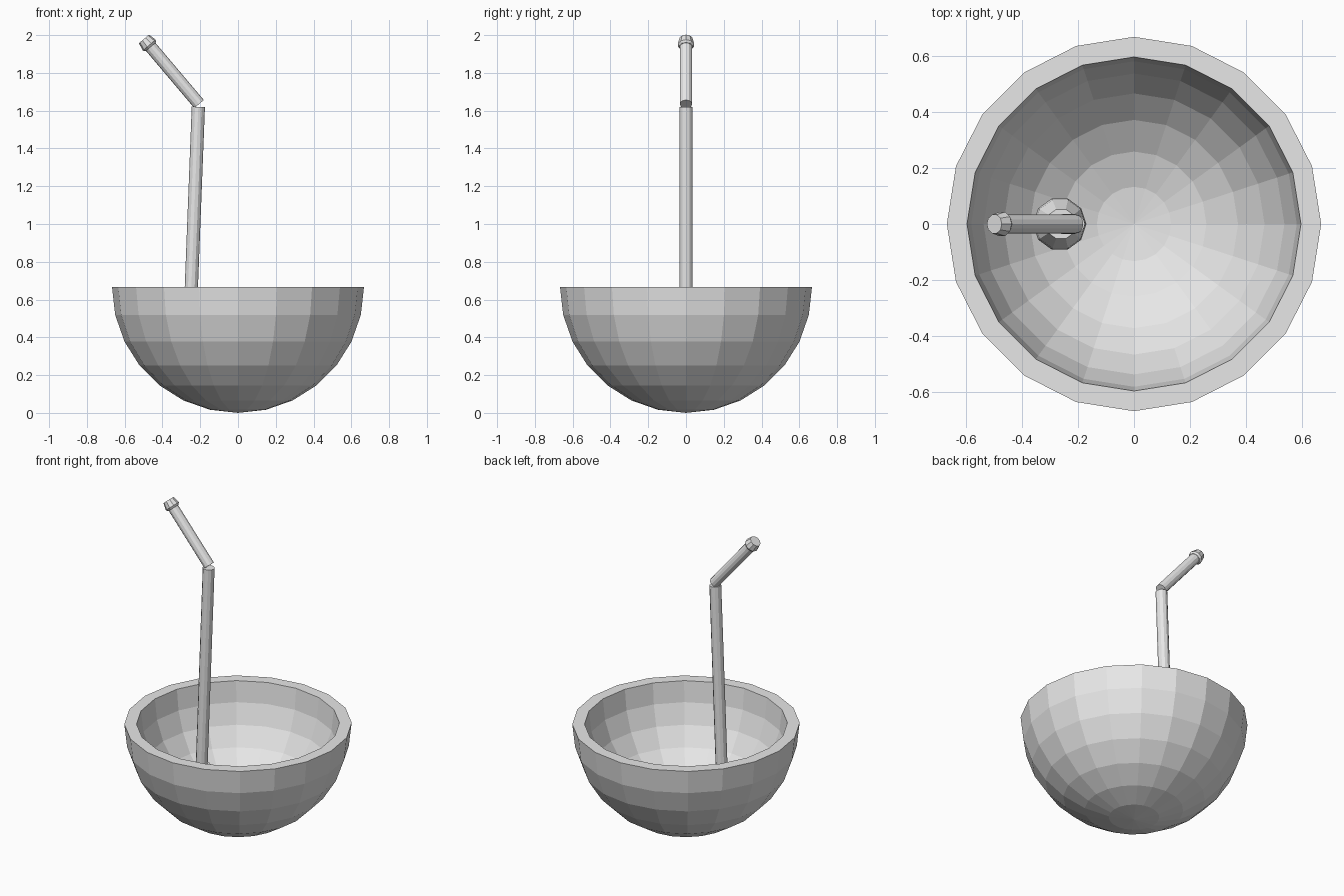
import bpy, bmesh, math
from mathutils import Vector

cube = bpy.data.objects.get("Cube")
if cube:
    bpy.data.objects.remove(cube, do_unlink=True)

grey = bpy.data.materials.new("plain grey")
grey.use_nodes = True
grey.diffuse_color = (0.8, 0.8, 0.8, 1)
grey.node_tree.nodes["Principled BSDF"].inputs["Base Color"].default_value = (0.8, 0.8, 0.8, 1)


def lathe(name, profile, sides, start=(0, 0, 0), axis=(0, 0, 1)):
    """Flat-faced solid from (radius, height) points turned around an axis."""
    bm = bmesh.new()
    rings = []
    for r, h in profile:
        if r < 1e-5:
            rings.append([bm.verts.new((0, 0, h))])
        else:
            rings.append([bm.verts.new((r * math.cos(a), r * math.sin(a), h))
                          for a in (math.tau * i / sides for i in range(sides))])
    for low, high in zip(rings, rings[1:]):
        for i in range(sides):
            j = (i + 1) % sides
            if len(low) == 1:
                bm.faces.new((low[0], high[j], high[i]))
            elif len(high) == 1:
                bm.faces.new((low[i], low[j], high[0]))
            else:
                bm.faces.new((low[i], low[j], high[j], high[i]))
    # Close open ends with flat caps
    if len(rings[0]) > 1:
        bm.faces.new(rings[0][::-1])
    if len(rings[-1]) > 1:
        bm.faces.new(rings[-1])
    bmesh.ops.recalc_face_normals(bm, faces=bm.faces)
    mesh = bpy.data.meshes.new(name)
    bm.to_mesh(mesh)
    bm.free()
    mesh.materials.append(grey)
    obj = bpy.data.objects.new(name, mesh)
    obj.location = start
    obj.rotation_mode = 'QUATERNION'
    obj.rotation_quaternion = Vector((0, 0, 1)).rotation_difference(Vector(axis))
    bpy.context.collection.objects.link(obj)
    return obj


# Bowl: outer half sphere, flat rim, inner half sphere
OUTER, INNER, STEPS = 0.667, 0.595, 7


def arc(radius):
    return [(radius * math.sin(t), OUTER - radius * math.cos(t))
            for t in (math.pi / 2 * i / STEPS for i in range(STEPS + 1))]


lathe("bowl", arc(OUTER) + arc(INNER)[::-1], 20)

# Straw: leaning lower tube and bent upper tube
foot, lower_top = Vector((-0.267, 0, 0.15)), Vector((-0.21, 0, 1.62))
bend, tip = Vector((-0.206, 0, 1.635)), Vector((-0.47, 0, 1.947))
lower, upper = lower_top - foot, tip - bend
lathe("straw_lower", [(0.035, 0), (0.035, lower.length)], 12, foot, lower)
lathe("straw_upper", [(0.033, 0), (0.033, upper.length)], 12, bend, upper)

# Strainer bulb at the foot of the straw
lathe("strainer_bulb", [(0.055, -0.01), (0.095, 0.06), (0.09, 0.1), (0.055, 0.18)],
      10, foot, lower)

# Mouthpiece at the tip
lathe("mouthpiece", [(0.036, -0.012), (0.045, 0), (0.035, 0.043)], 10, tip, upper)
